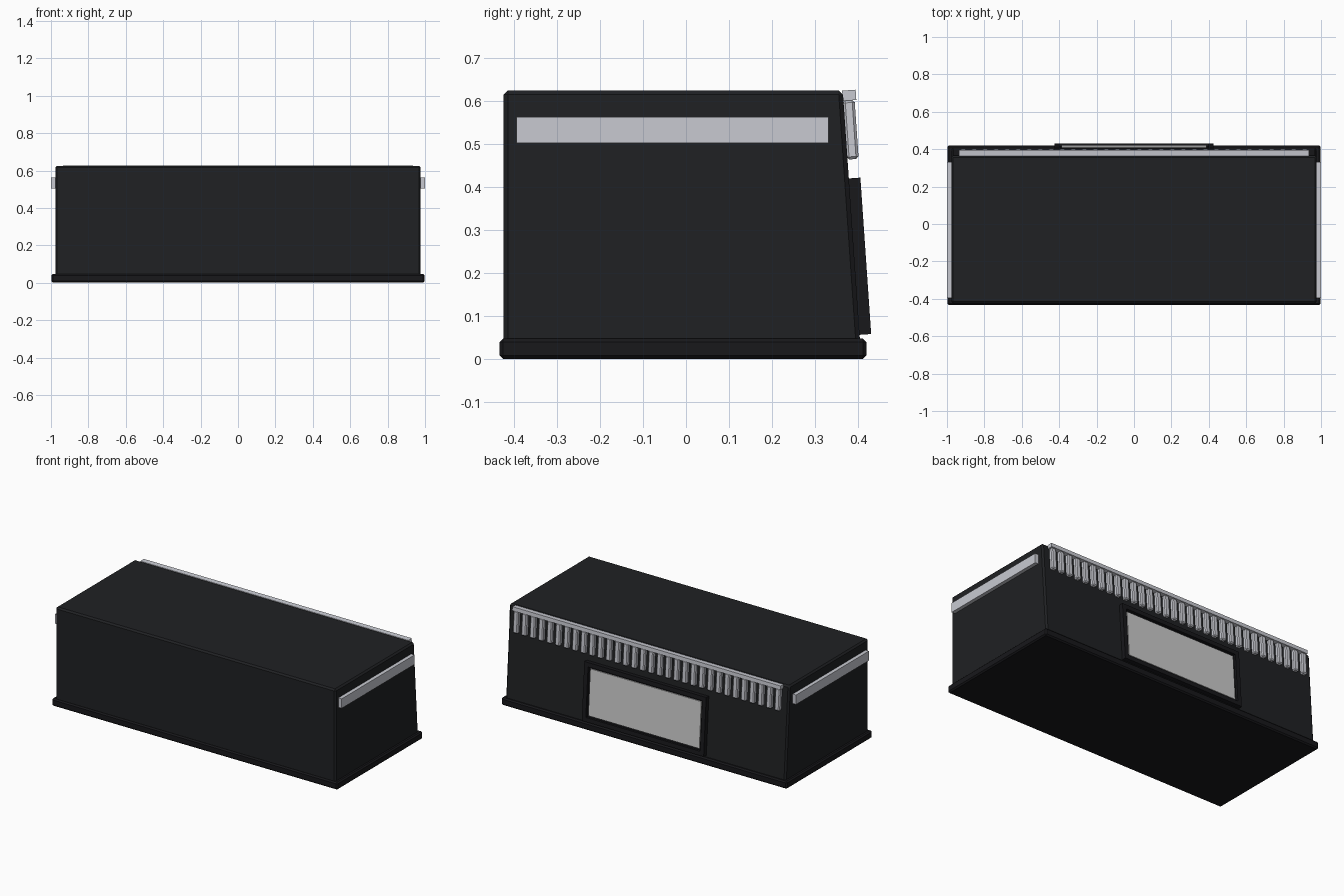
import bpy, bmesh, math
from mathutils import Matrix, Vector

if "Cube" in bpy.data.objects:
    bpy.data.objects.remove(bpy.data.objects["Cube"])

TILT = math.atan2(0.04, 0.58)
PIVOT = Vector((0, 0.405, 0.045))          # bottom of the sloping back face


def material(name, rgb):
    m = bpy.data.materials.new(name)
    m.diffuse_color = (*rgb, 1)
    m.use_nodes = True
    m.node_tree.nodes["Principled BSDF"].inputs["Base Color"].default_value = m.diffuse_color
    return m


BLACK = material("black_shell", (0.014, 0.015, 0.017))
DARK = material("dark_trim", (0.009, 0.009, 0.011))
SILVER = material("silver", (0.58, 0.59, 0.64))


def add_box(bm, lo, hi):
    lo, hi = Vector(lo), Vector(hi)
    mat = Matrix.Translation((lo + hi) / 2) @ Matrix.Diagonal((*(hi - lo), 1))
    return bmesh.ops.create_cube(bm, size=1, matrix=mat)["verts"]


def finish(name, bm, mat=None, bevel=0, segments=1):
    bmesh.ops.recalc_face_normals(bm, faces=bm.faces)
    me = bpy.data.meshes.new(name)
    bm.to_mesh(me)
    bm.free()
    ob = bpy.data.objects.new(name, me)
    bpy.context.collection.objects.link(ob)
    if mat:
        me.materials.append(mat)
    if bevel:
        mod = ob.modifiers.new("Bevel", "BEVEL")
        mod.width, mod.segments = bevel, segments
    return ob


def on_back(ob):
    # local space: x across, y out of the back face, z up the slope
    ob.location = PIVOT
    ob.rotation_euler = (TILT, 0, 0)
    return ob


# Base plinth
bm = bmesh.new()
add_box(bm, (-0.997, -0.434, 0), (0.997, 0.42, 0.047))
finish("base", bm, DARK, 0.008)

# Main body with sloping back
bm = bmesh.new()
for v in add_box(bm, (-0.977, -0.425, 0.03), (0.977, 0.406, 0.625)):
    if v.co.y > 0 and v.co.z > 0.3:
        v.co.y = 0.365
finish("body", bm, BLACK, 0.01)

# Side trim strips
for side, s in (("left", -1), ("right", 1)):
    bm = bmesh.new()
    xs = sorted((s * 0.972, s * 1.0))
    add_box(bm, (xs[0], -0.395, 0.503), (xs[1], 0.332, 0.563))
    finish(side + "_trim", bm, SILVER)

# Rail along the top of the back
bm = bmesh.new()
add_box(bm, (-0.935, -0.002, 0.557), (0.935, 0.03, 0.581))
on_back(finish("back_rail", bm, SILVER))

# Row of teeth hanging under the rail
bm = bmesh.new()
COUNT = 32
for i in range(COUNT):
    x = -0.913 + 1.826 * i / (COUNT - 1)
    add_box(bm, (x - 0.017, -0.002, 0.42), (x + 0.017, 0.026, 0.558))
on_back(finish("back_teeth", bm, SILVER, 0.006))

# Window frame: four bars made by insetting and recessing the outer face
bm = bmesh.new()
add_box(bm, (-0.425, -0.004, 0.011), (0.425, 0.027, 0.376))
bm.normal_update()
face = max(bm.faces, key=lambda f: f.normal.y)
bmesh.ops.inset_region(bm, faces=[face], thickness=0.038)
inner = max((f for f in bm.faces if f.normal.y > 0.9),
            key=lambda f: f.calc_area())
ext = bmesh.ops.extrude_discrete_faces(bm, faces=[inner])["faces"][0]
for v in ext.verts:
    v.co.y -= 0.015
on_back(finish("screen_frame", bm, DARK))

# Screen panel
bm = bmesh.new()
add_box(bm, (-0.387, 0.01, 0.049), (0.387, 0.019, 0.338))
on_back(finish("screen", bm))
